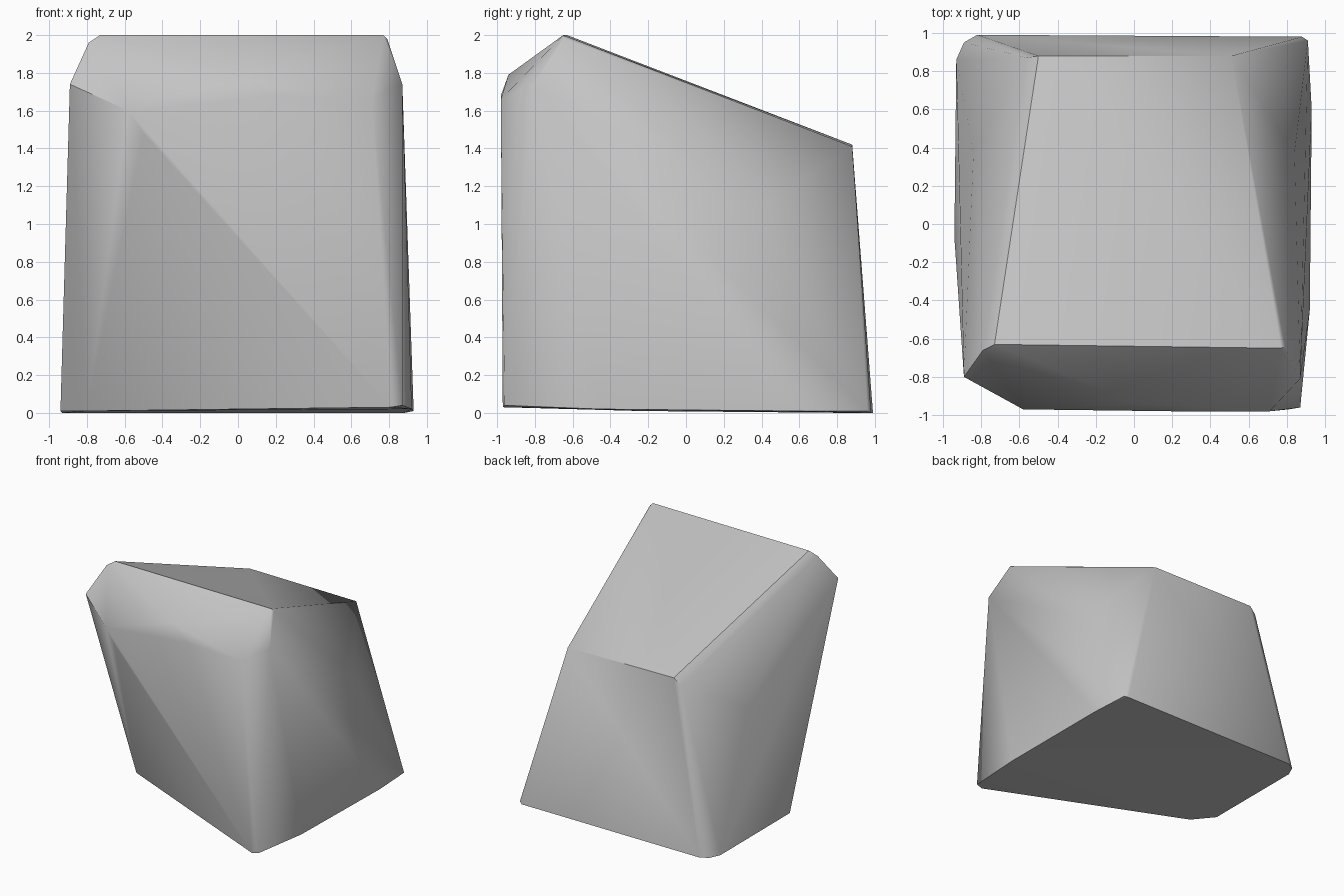
import bpy
import bmesh
import math

# Remove the default cube if the scene has one
default_cube = bpy.data.objects.get("Cube")
if default_cube:
    bpy.data.objects.remove(default_cube, do_unlink=True)


def make_material(name, colour):
    """Create a plain matte material of one colour."""
    material = bpy.data.materials.new(name)
    material.use_nodes = True
    material.diffuse_color = colour
    shader = material.node_tree.nodes["Principled BSDF"]
    shader.inputs["Base Color"].default_value = colour
    shader.inputs["Roughness"].default_value = 0.9
    return material


def make_hull(name, corner_groups, material):
    """Wrap a tight convex skin around groups of corner points."""
    mesh = bpy.data.meshes.new(name)
    bm = bmesh.new()
    for group in corner_groups:
        for corner in group:
            bm.verts.new(corner)
    hull = bmesh.ops.convex_hull(bm, input=bm.verts[:])
    unused = [item for item in hull["geom_interior"] + hull["geom_unused"]
              if isinstance(item, bmesh.types.BMVert)]
    bmesh.ops.delete(bm, geom=list(set(unused)), context="VERTS")
    # Merge nearly flat triangles into clean facets
    bmesh.ops.dissolve_limit(bm, angle_limit=math.radians(1),
                             verts=bm.verts[:], edges=bm.edges[:])
    bmesh.ops.recalc_face_normals(bm, faces=bm.faces[:])
    bm.to_mesh(mesh)
    bm.free()
    mesh.materials.append(material)
    rock = bpy.data.objects.new(name, mesh)
    bpy.context.collection.objects.link(rock)
    return rock


# Footprint of the stone, with its front left corner cut back
base_corners = [
    (.87, -.96, .04), (.81, -.97, .03), (.92, -.45, .02), (.93, .6, .01),
    (.91, .96, .01), (.88, .98, 0), (-.82, .99, 0), (-.89, .95, 0),
    (-.93, .86, 0), (-.94, -.07, .01), (-.8, -.24, .01),
]

# Overhanging front brow
brow_corners = [
    (-.89, -.8, 1.74), (-.58, -.97, 1.6), (-.5, -.97, 1.48),
    (.02, -.94, 1.79), (.2, -.98, 1.68), (.42, -.98, 1.18),
    (.71, -.98, 1.66), (.87, -.81, 1.74),
]

# Sloping top, from the high front crest down to the narrow back edge
top_corners = [
    (-.79, -.66, 1.96), (-.73, -.63, 2), (.77, -.65, 2), (.79, -.64, 1.98),
    (.51, .88, 1.41), (-.5, .88, 1.42), (-.56, .87, 1.37),
]

# Swelling of both flanks, running from the crest to the back foot
flank_corners = [(side * x, y, z) for side in (-1, 1)
                 for x, y, z in ((.79, -.2, 1.6), (.84, .37, 1.05))]

stone_grey = make_material("stone grey", (.55, .55, .55, 1))
boulder = make_hull("boulder",
                    [base_corners, brow_corners, top_corners, flank_corners],
                    stone_grey)

# Soft shading over shallow facets, crisp main edges
bpy.ops.object.select_all(action="DESELECT")
boulder.select_set(True)
bpy.context.view_layer.objects.active = boulder
bpy.ops.object.shade_smooth_by_angle(angle=math.radians(40))
